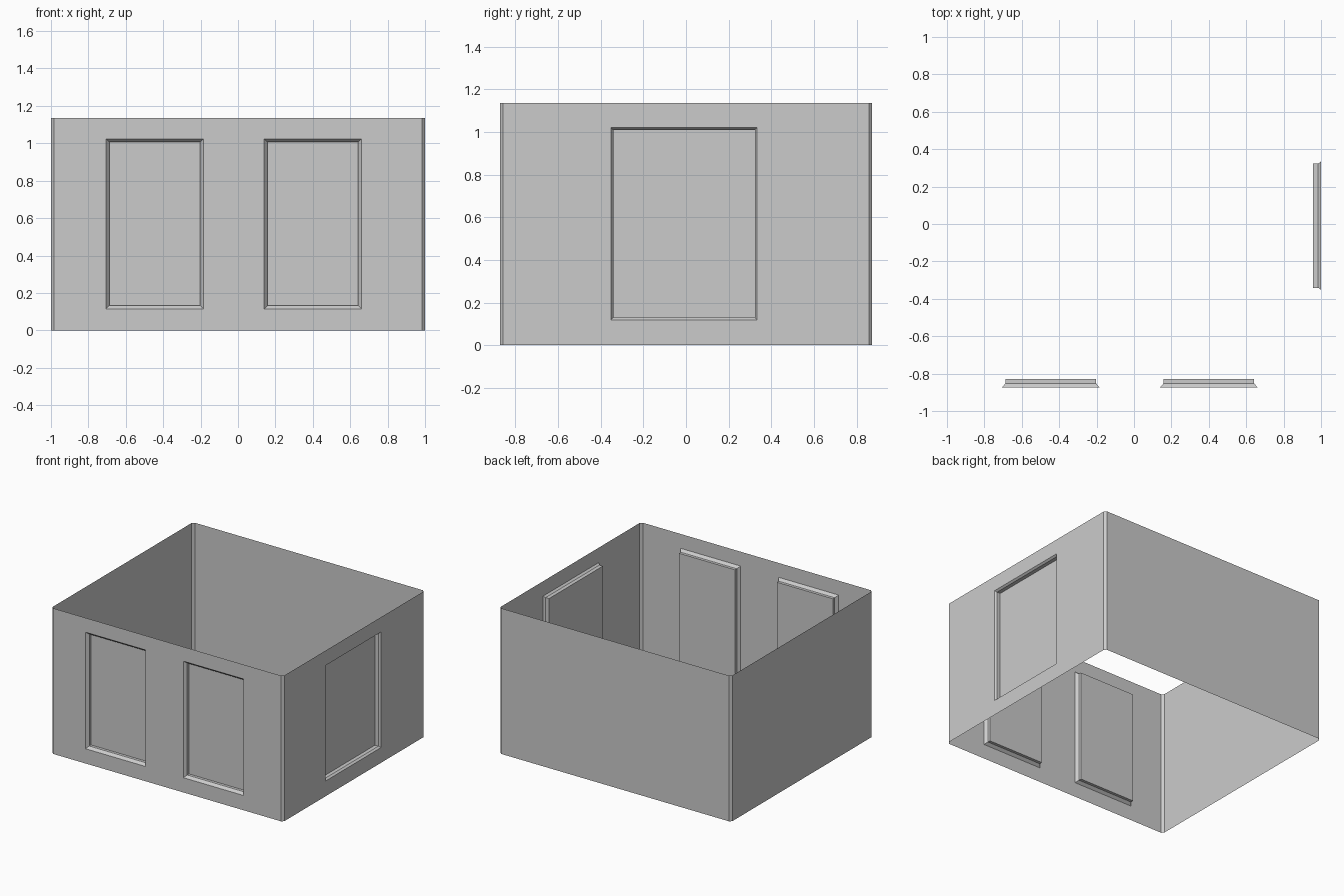
import bpy, bmesh
from mathutils import Vector

if "Cube" in bpy.data.objects:
    bpy.data.objects.remove(bpy.data.objects["Cube"])

W, D, H, C = 1.0, 0.873, 1.136, 0.016   # half width, half depth, height, corner chamfer

# Chamfered rectangular outline, counter-clockwise, extruded up into open walls
outline = [(-W + C, -D), (W - C, -D), (W, -D + C), (W, D - C),
           (W - C, D), (-W + C, D), (-W, D - C), (-W, -D + C)]
bm = bmesh.new()
low = [bm.verts.new((x, y, 0)) for x, y in outline]
top = [bm.verts.new((x, y, H)) for x, y in outline]
for i in range(8):
    j = (i + 1) % 8
    bm.faces.new((low[i], low[j], top[j], top[i]))
bm.normal_update()


def add_window(normal, axis, a0, a1, z0, z1, bevel, bevel_depth, reveal):
    """Cut a rectangle in one wall, then sink a bevelled rim and a recessed pane."""
    n = Vector(normal)
    for ax, pos in ((axis, a0), (axis, a1), (2, z0), (2, z1)):
        faces = [f for f in bm.faces if f.normal.dot(n) > 0.99]
        geom = set(faces)
        for f in faces:
            geom.update(f.verts)
            geom.update(f.edges)
        co, no = Vector((0, 0, 0)), Vector((0, 0, 0))
        co[ax], no[ax] = pos, 1
        bmesh.ops.bisect_plane(bm, geom=list(geom), plane_co=co, plane_no=no, dist=1e-5)
        bm.normal_update()
    mid = ((a0 + a1) / 2, (z0 + z1) / 2)
    for f in bm.faces:
        c = f.calc_center_median()
        if f.normal.dot(n) > 0.99 and abs(c[axis] - mid[0]) < 1e-3 and abs(c.z - mid[1]) < 1e-3:
            pane = f
            break
    bmesh.ops.inset_individual(bm, faces=[pane], thickness=bevel, depth=-bevel_depth,
                               use_even_offset=True)
    bm.normal_update()
    # Straight reveal: extrude the pane inward
    r = bmesh.ops.extrude_discrete_faces(bm, faces=[pane])
    bmesh.ops.translate(bm, vec=-n * reveal, verts=list(r["faces"][0].verts))
    bm.normal_update()


# Side window first, then two front windows
add_window((1, 0, 0), 1, -0.352, 0.334, 0.119, 1.02, 0.011, 0.015, 0.029)
for x0 in (-0.705, 0.14):
    add_window((0, -1, 0), 0, x0, x0 + 0.52, 0.115, 1.024, 0.018, 0.021, 0.022)

mesh = bpy.data.meshes.new("room_walls")
bm.to_mesh(mesh)
bm.free()
walls = bpy.data.objects.new("room_walls", mesh)
bpy.context.collection.objects.link(walls)
